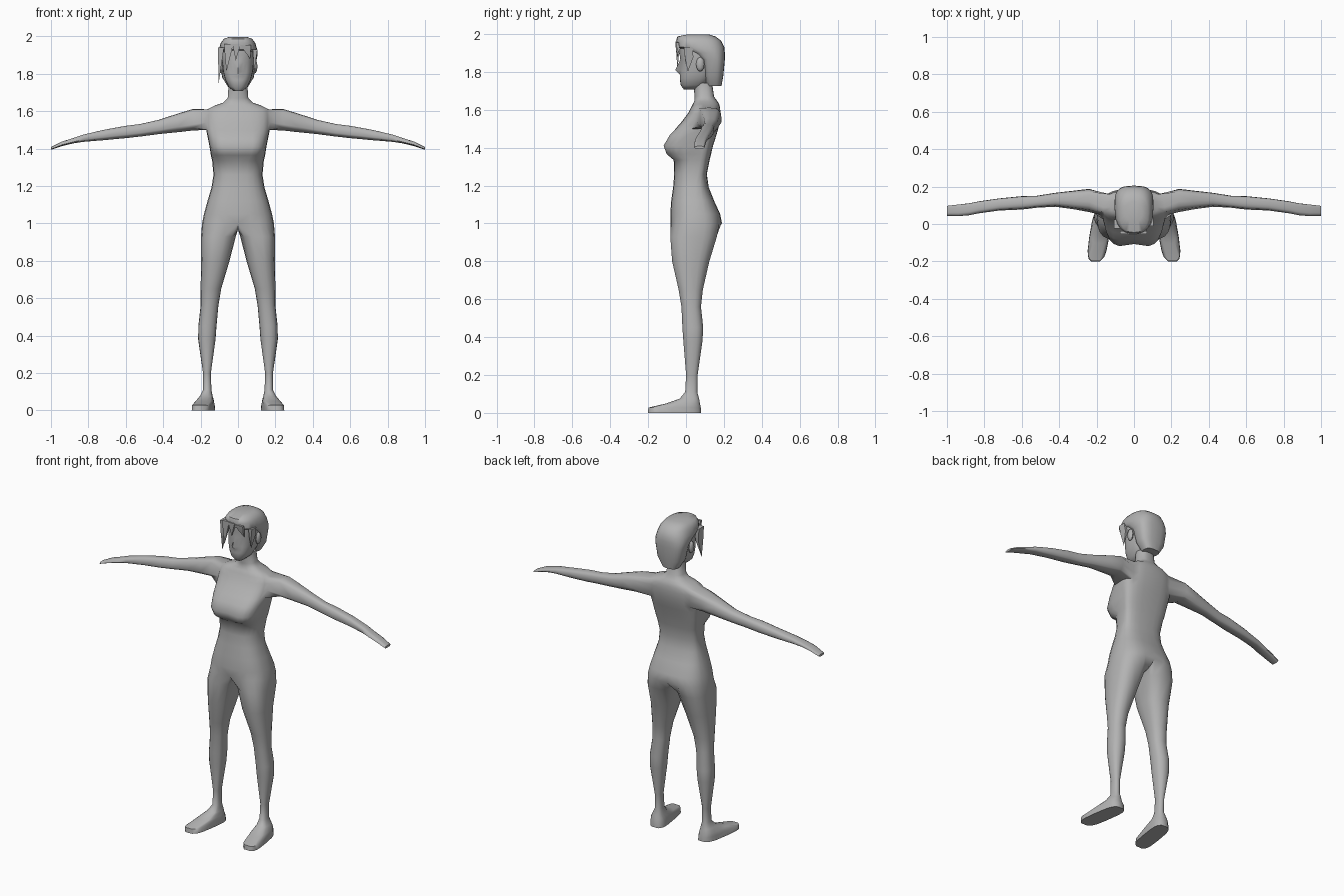
import bpy, bmesh, math
from mathutils import Vector, Matrix

if "Cube" in bpy.data.objects:
    bpy.data.objects.remove(bpy.data.objects["Cube"])

grey = bpy.data.materials.new("clay_grey")
grey.diffuse_color = (0.45, 0.45, 0.45, 1)
grey.use_nodes = True
grey.node_tree.nodes["Principled BSDF"].inputs["Base Color"].default_value = grey.diffuse_color
N = 12  # quads in a half ring, front midline to back midline


def power(v, p):
    return math.copysign(abs(v) ** p, v)


def half_ring(bm, sec, mid=None):
    """Half cross-section: (z, half width, front y, back y, squareness, midline push)."""
    z, w, yf, yb, p, push = sec
    m = (yf + yb) / 2 if mid is None else mid
    ring = []
    for i in range(N + 1):
        t = math.pi * (i / N - 0.5)
        q = p if t < 0 else 0.75
        s = power(math.sin(t), q)
        y = m + s * ((m - yf) if s < 0 else (yb - m))
        x = 0 if i in (0, N) else w * power(math.cos(t), q)
        ring.append(bm.verts.new((x, y + (push if i == 0 else 0), z)))
    return ring


def bridge(bm, a, b, closed=False, skip=()):
    n = len(a)
    for i in range(n if closed else n - 1):
        if i not in skip:
            j = (i + 1) % n
            bm.faces.new((a[i], a[j], b[j], b[i]))


def limb(bm, loop, u, v, sections):
    """Extrude a loop of vertices; sections: (along, u0, u1, v0, v1, squareness, shear)."""
    along = 3 - u - v
    us, vs = [c.co[u] for c in loop], [c.co[v] for c in loop]
    cu, cv = (min(us) + max(us)) / 2, (min(vs) + max(vs)) / 2
    hu, hv = (max(us) - min(us)) / 2, (max(vs) - min(vs)) / 2
    angles = [math.atan2((b - cv) / hv, (a - cu) / hu) for a, b in zip(us, vs)]
    for d, u0, u1, v0, v1, p, shear in sections:
        ring = []
        for a in angles:
            co = Vector()
            dv = (v1 - v0) / 2 * power(math.sin(a), p)
            co[along] = d
            co[u] = (u0 + u1) / 2 + (u1 - u0) / 2 * power(math.cos(a), p) + shear * dv
            co[v] = (v0 + v1) / 2 + dv
            ring.append(bm.verts.new(co))
        bridge(bm, loop, ring, True)
        loop = ring
    bm.faces.new(loop)


def finish(name, bm, mirror=False, angle=50):
    if mirror:
        bmesh.ops.mirror(bm, geom=bm.verts[:] + bm.edges[:] + bm.faces[:],
                         matrix=Matrix.Identity(4), merge_dist=0.0005, axis='X')
        bmesh.ops.remove_doubles(bm, verts=bm.verts[:], dist=0.0005)
    bmesh.ops.recalc_face_normals(bm, faces=bm.faces[:])
    me = bpy.data.meshes.new(name)
    bm.to_mesh(me)
    bm.free()
    me.materials.append(grey)
    ob = bpy.data.objects.new(name, me)
    bpy.context.collection.objects.link(ob)
    bpy.ops.object.select_all(action='DESELECT')
    ob.select_set(True)
    bpy.context.view_layer.objects.active = ob
    bpy.ops.object.shade_smooth_by_angle(angle=math.radians(angle))
    return ob


# Body: torso and neck as half rings, with an opening left for the arm
torso = [
    (1.00, .192, -.083, .190, .75, 0), (1.05, .182, -.083, .180, .75, 0),
    (1.12, .163, -.078, .148, .75, 0), (1.19, .142, -.068, .120, .75, 0),
    (1.26, .131, -.062, .110, .75, 0), (1.335, .138, -.065, .125, .7, 0),
    (1.365, .145, -.105, .132, .55, .012), (1.41, .152, -.122, .143, .5, .015),
    (1.465, .163, -.090, .160, .55, .01), (1.50, .170, -.055, .170, .6, 0),
    (1.54, .175, -.020, .178, .7, 0), (1.58, .175, .010, .182, .75, 0),
    (1.61, .165, .025, .180, .75, 0), (1.63, .125, .035, .175, .8, 0),
    (1.645, .080, .045, .165, .9, 0), (1.67, .055, .045, .148, 1, 0),
    (1.74, .050, .040, .138, 1, 0)]
body = bmesh.new()
rings = [half_ring(body, s, .05 + .04 * min(1, max(0, (s[0] - 1.2) / .2))) for s in torso]
lo, hi, c0, c1 = 9, 12, 5, 9
for r in range(len(rings) - 1):
    bridge(body, rings[r], rings[r + 1], skip=range(c0, c1) if lo <= r < hi else ())
body.faces.new(rings[-1])

# Arm and hand
arm_loop = ([rings[lo][c] for c in range(c0, c1)] + [rings[r][c1] for r in range(lo, hi)]
            + [rings[hi][c] for c in range(c1, c0, -1)] + [rings[r][c0] for r in range(hi, lo, -1)])
arm = [(.24, .060, .190, 1.497, 1.612), (.32, .075, .180, 1.488, 1.588),
       (.42, .090, .168, 1.478, 1.555), (.52, .085, .152, 1.465, 1.532),
       (.60, .075, .150, 1.456, 1.522), (.72, .070, .138, 1.445, 1.500),
       (.83, .055, .122, 1.436, 1.474), (.88, .045, .112, 1.428, 1.457),
       (.94, .040, .105, 1.414, 1.438), (1.0, .042, .098, 1.394, 1.408)]
limb(body, arm_loop, 1, 2, [s + (.85, 0) for s in arm])

# Leg and foot, starting at the hip ring closed by the crotch line
crotch = [body.verts.new((0, y, .965)) for y in (.13, .085, .045, .0, -.045)]
leg = [(.93, .012, .198, -.085, .165, .8, 0), (.80, .045, .197, -.075, .125, .85, 0),
       (.65, .090, .200, -.040, .090, .9, 0), (.56, .105, .200, -.025, .080, .9, 0),
       (.45, .115, .212, -.020, .092, .9, 0), (.38, .120, .213, -.015, .088, .9, 0),
       (.20, .145, .187, .000, .062, .9, 0), (.11, .142, .187, -.005, .060, .9, 0),
       (.075, .135, .205, -.035, .070, .8, -.05), (.05, .130, .225, -.105, .075, .7, -.1),
       (.028, .134, .236, -.200, .080, .6, -.15), (0, .132, .238, -.203, .082, .6, -.15)]
limb(body, rings[0] + crotch, 0, 1, leg)
finish("body", body, True, 60)


def stack(name, sections):
    bm = bmesh.new()
    rs = [half_ring(bm, s) for s in sections]
    for a, b in zip(rs, rs[1:]):
        bridge(bm, a, b)
    bm.faces.new(rs[0])
    bm.faces.new(rs[-1])
    return finish(name, bm, True)


# Head with a pushed-out nose, then the hair cap
stack("head", [
    (1.708, .025, -.012, .060, .8, 0), (1.73, .050, -.028, .100, .8, 0),
    (1.765, .067, -.033, .130, .8, 0), (1.785, .073, -.032, .140, .8, 0),
    (1.81, .079, -.032, .150, .8, -.024), (1.865, .085, -.026, .160, .8, -.004),
    (1.90, .088, -.034, .160, .8, 0), (1.96, .080, -.030, .150, .8, 0)])
stack("hair", [
    (1.725, .050, .110, .187, .7, 0), (1.78, .084, .095, .197, .6, 0),
    (1.865, .098, .080, .205, .6, 0), (1.90, .104, .030, .205, .7, 0),
    (1.93, .103, -.045, .202, .75, 0), (1.965, .092, -.052, .185, .75, 0),
    (1.987, .076, -.045, .155, .8, 0), (1.998, .045, .010, .120, .9, 0)])


# Loose locks of hair: wide at the root, tapering to a tip
def lock(name, x0, x1, y, ztop, tip, depth=.015):
    bm = bmesh.new()
    for x in (x0, x1):
        for dy in (0, depth):
            bm.verts.new((x, y + dy, ztop))
            bm.verts.new((x * .6 + tip[0] * .4, y * .8 + tip[1] * .2 + dy, ztop * .6 + tip[2] * .4))
    bm.verts.new(tip)
    bmesh.ops.convex_hull(bm, input=bm.verts[:])
    finish(name, bm, angle=30)


lock("fringe_left", -.075, -.025, -.053, 1.96, (-.062, -.045, 1.81))
lock("fringe_middle", -.03, .015, -.056, 1.96, (-.012, -.045, 1.87))
lock("fringe_right", .01, .07, -.053, 1.955, (.065, -.03, 1.88))
lock("side_lock_long", -.108, -.075, -.025, 1.94, (-.103, -.01, 1.75), .05)
lock("side_lock_short", .08, .104, -.01, 1.93, (.085, .01, 1.80), .045)

# Ears
for side, s in (("left", -1), ("right", 1)):
    bm = bmesh.new()
    bmesh.ops.create_uvsphere(bm, u_segments=8, v_segments=6, radius=1,
                              matrix=Matrix.Translation((s * .09, .075, 1.84))
                              @ Matrix.Diagonal((.014, .022, .038, 1)))
    finish("ear_" + side, bm)
